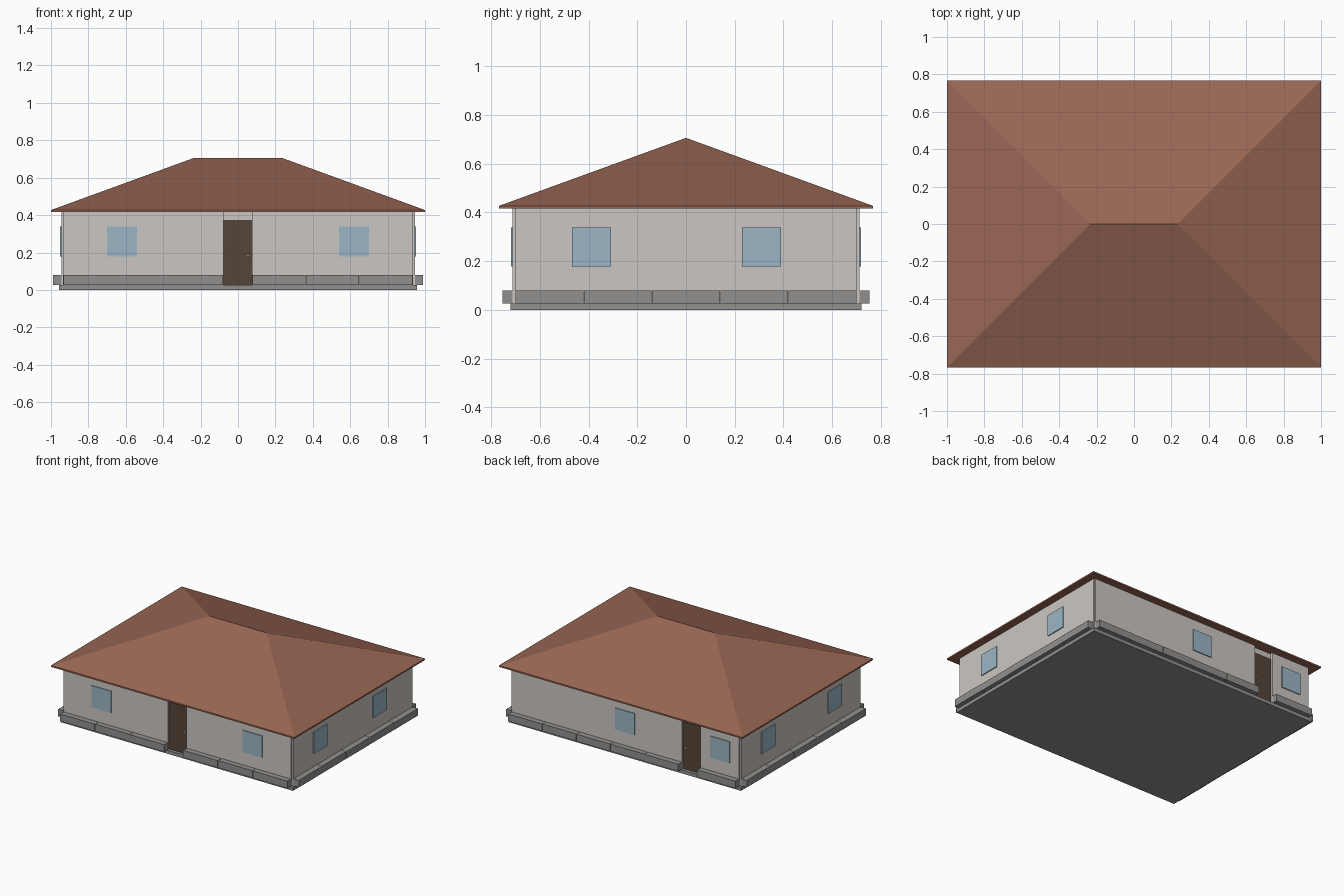
import bpy, bmesh

if "Cube" in bpy.data.objects:
    bpy.data.objects.remove(bpy.data.objects["Cube"])


def material(name, rgb):
    m = bpy.data.materials.new(name)
    m.diffuse_color = (*rgb, 1)
    m.use_nodes = True
    m.node_tree.nodes["Principled BSDF"].inputs["Base Color"].default_value = m.diffuse_color
    return m


ROOF = material("roof_brown", (0.32, 0.135, 0.088))
WALL = material("wall_plaster", (0.60, 0.565, 0.54))
STONE = material("stone_grey", (0.285, 0.28, 0.27))
DOOR = material("door_brown", (0.09, 0.06, 0.04))
GLASS = material("window_blue", (0.33, 0.47, 0.56))
METAL = material("handle_metal", (0.7, 0.66, 0.55))


def mesh_object(name, verts, faces, mat):
    me = bpy.data.meshes.new(name)
    me.from_pydata(verts, [], faces)
    bm = bmesh.new()
    bm.from_mesh(me)
    bmesh.ops.recalc_face_normals(bm, faces=bm.faces)
    bm.to_mesh(me)
    bm.free()
    me.materials.append(mat)
    ob = bpy.data.objects.new(name, me)
    bpy.context.collection.objects.link(ob)
    return ob


def box(name, xr, yr, zr, mat):
    verts = [(x, y, z) for x in sorted(xr) for y in sorted(yr) for z in sorted(zr)]
    faces = [(0, 1, 3, 2), (4, 6, 7, 5), (0, 4, 5, 1), (2, 3, 7, 6), (0, 2, 6, 4), (1, 5, 7, 3)]
    return mesh_object(name, verts, faces, mat)


WALL_X, WALL_Y = 0.945, 0.712     # outer wall planes
END_X, END_Y = 0.935, 0.70        # wall ends, leaving notched corners
FLOOR, EAVE = 0.026, 0.417

# Foundation slab
box("foundation", (-0.956, 0.956), (-0.72, 0.72), (0, FLOOR), STONE)

# Wall core and side walls
box("wall_core", (-END_X, END_X), (-0.692, 0.692), (FLOOR, EAVE), WALL)
for s, side in ((-1, "left"), (1, "right")):
    box(side + "_wall", (s * 0.92, s * WALL_X), (-END_Y, END_Y), (FLOOR, EAVE), WALL)


def facade(side, s, door_x, handle_x):
    """Front or back wall with a recessed door."""
    a, b = door_x
    for i, xr in enumerate(((-END_X, a), (b, END_X))):
        box(f"{side}_wall_{i}", xr, (s * 0.69, s * WALL_Y), (FLOOR, EAVE), WALL)
    box(side + "_door", door_x, (s * 0.69, s * 0.697), (FLOOR, 0.375), DOOR)
    box(side + "_door_handle", (handle_x - 0.006, handle_x + 0.006),
        (s * 0.697, s * 0.706), (0.178, 0.19), METAL)


facade("front", -1, (-0.078, 0.076), 0.053)
facade("back", 1, (-0.618, -0.465), -0.488)


# Windows: thin plates on the walls
def windows(side, axis, s, centres):
    for i, c in enumerate(centres):
        along = (c - 0.08, c + 0.08)
        plane = WALL_Y if axis == "x" else WALL_X
        out = (s * (plane - 0.002), s * (plane + 0.007))
        xr, yr = (along, out) if axis == "x" else (out, along)
        box(f"{side}_window_{i}", xr, yr, (0.178, 0.338), GLASS)


windows("front", "x", -1, (-0.62, 0.62))
windows("back", "x", 1, (0.0, -0.78))
windows("right", "y", 1, (-0.387, 0.31))
windows("left", "y", -1, (-0.39, 0.39))


# Stone blocks along the foot of the walls
def blocks(side, axis, s, start, end, count):
    step = (end - start) / count
    for i in range(count):
        along = (start + i * step + 0.001, start + (i + 1) * step - 0.001)
        near, far = (0.708, 0.754) if axis == "x" else (0.942, 0.989)
        out = (s * near, s * (far - 0.002 * (i % 2)))
        xr, yr = (along, out) if axis == "x" else (out, along)
        box(f"{side}_block_{i}", xr, yr, (FLOOR, 0.079), STONE)


blocks("front_left", "x", -1, -END_X, -0.078, 3)
blocks("front_right", "x", -1, 0.076, END_X, 3)
blocks("back_long", "x", 1, -0.465, END_X, 5)
blocks("back_short", "x", 1, -END_X, -0.618, 1)
blocks("right", "y", 1, -END_Y, END_Y, 5)
blocks("left", "y", -1, -END_Y, END_Y, 5)

# Hipped roof with a thin fascia and short ridge
outline = [(-1, -0.767), (1, -0.767), (1, 0.767), (-1, 0.767)]
verts = [(x, y, z) for z in (0.416, 0.427) for x, y in outline]
verts += [(-0.235, 0, 0.706), (0.235, 0, 0.706)]
faces = [(3, 2, 1, 0)] + [(i, (i + 1) % 4, (i + 1) % 4 + 4, i + 4) for i in range(4)]
faces += [(4, 5, 9, 8), (5, 6, 9), (6, 7, 8, 9), (7, 4, 8)]
mesh_object("roof", verts, faces, ROOF)
